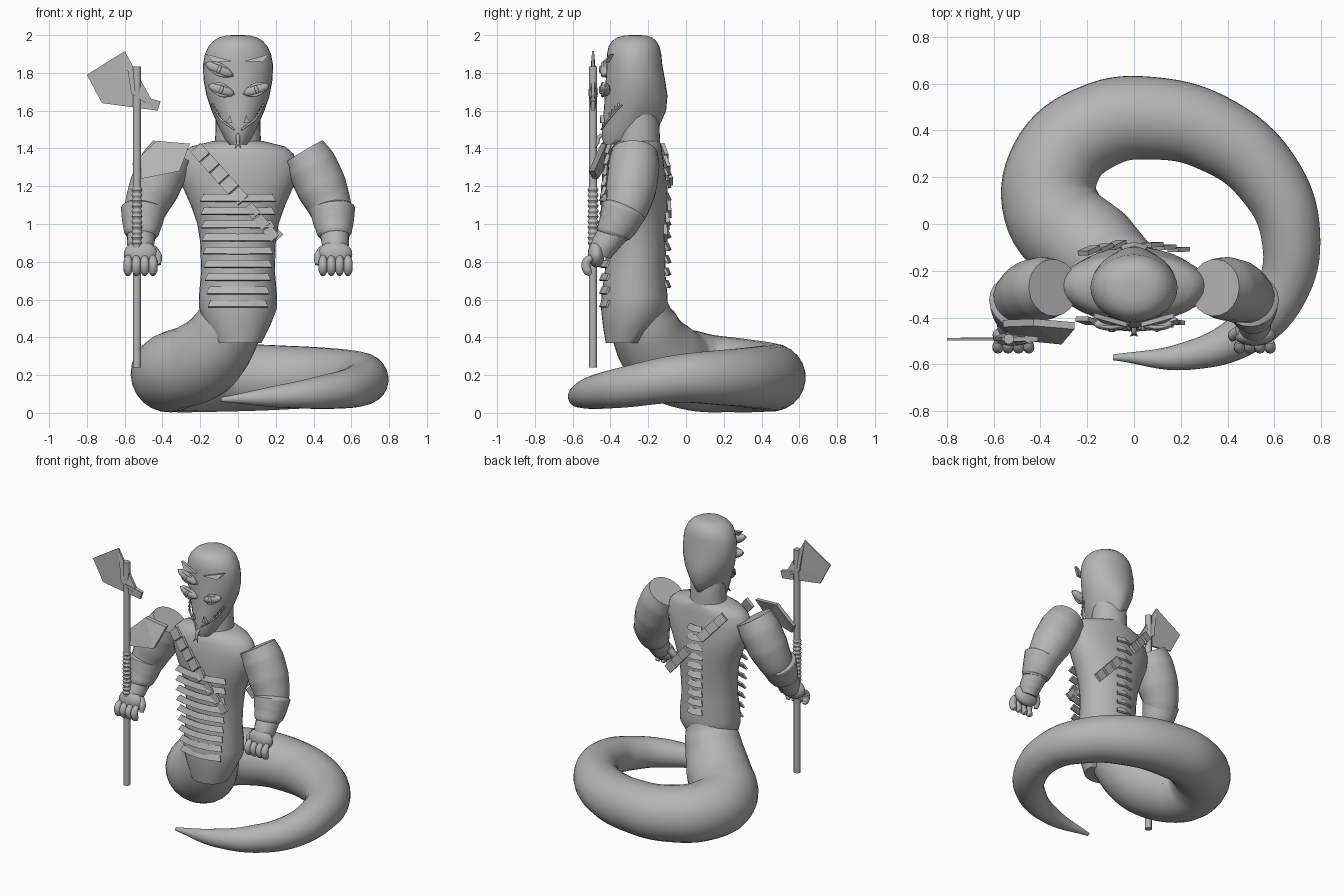
import bpy, bmesh
from math import cos, sin, pi, radians
from mathutils import Vector, Matrix

if "Cube" in bpy.data.objects:
    bpy.data.objects.remove(bpy.data.objects["Cube"], do_unlink=True)

grey = bpy.data.materials.new("clay_grey")
grey.use_nodes = True
colour = (0.46, 0.46, 0.46, 1)
grey.diffuse_color = colour
grey.node_tree.nodes["Principled BSDF"].inputs["Base Color"].default_value = colour


def add(name, data, angle=40):
    """Link an object, turn it into a mesh and shade it."""
    ob = bpy.data.objects.new(name, data)
    bpy.context.scene.collection.objects.link(ob)
    bpy.ops.object.select_all(action="DESELECT")
    ob.select_set(True)
    bpy.context.view_layer.objects.active = ob
    if ob.type == "CURVE":
        bpy.ops.object.convert(target="MESH")
        ob = bpy.context.object
    ob.data.materials.clear()
    ob.data.materials.append(grey)
    if angle:
        bpy.ops.object.shade_smooth_by_angle(angle=radians(angle))
    return ob


def from_bmesh(name, bm, angle=40):
    bmesh.ops.recalc_face_normals(bm, faces=bm.faces)
    mesh = bpy.data.meshes.new(name)
    bm.to_mesh(mesh)
    bm.free()
    return add(name, mesh, angle)


def loft(name, rings, n=32):
    """Stack of ellipses: height, half width, front y, back y, optional pinch of the back."""
    bm = bmesh.new()
    loops = []
    for z, w, front, back, *pinch in rings:
        mid, depth = (front + back) / 2, (back - front) / 2
        loop = []
        for i in range(n):
            c, s = cos(2 * pi * i / n), sin(2 * pi * i / n)
            narrow = 1 - sum(pinch) * max(0, s)
            loop.append(bm.verts.new((w * c * narrow, mid + depth * s, z)))
        loops.append(loop)
    for a, b in zip(loops, loops[1:]):
        for i in range(n):
            j = (i + 1) % n
            bm.faces.new((a[i], a[j], b[j], b[i]))
    bm.faces.new(loops[0])
    bm.faces.new(loops[-1])
    return from_bmesh(name, bm, 60)


def tube(name, points, sides=6, smooth=True):
    """Round sweep through points given as x, y, z, radius."""
    cu = bpy.data.curves.new(name, "CURVE")
    cu.dimensions = "3D"
    cu.bevel_depth, cu.bevel_resolution = 1, sides
    cu.use_fill_caps, cu.resolution_u = True, 8
    sp = cu.splines.new("BEZIER")
    sp.bezier_points.add(len(points) - 1)
    for p, (x, y, z, r) in zip(sp.bezier_points, points):
        p.co, p.radius = (x, y, z), r
        p.handle_left_type = p.handle_right_type = "AUTO" if smooth else "VECTOR"
    return add(name, cu, 50)


def strip(name, top, bottom, thick):
    """Thin faceted plate between two polylines."""
    bm = bmesh.new()
    a, b = [[bm.verts.new(p) for p in line] for line in (top, bottom)]
    for i in range(len(a) - 1):
        bm.faces.new((a[i], a[i + 1], b[i + 1], b[i]))
    ob = from_bmesh(name, bm, 0)
    mod = ob.modifiers.new("thickness", "SOLIDIFY")
    mod.thickness, mod.offset = thick, 0
    return ob


def ball(name, centre, size, tilt=0):
    bm = bmesh.new()
    bmesh.ops.create_uvsphere(bm, u_segments=20, v_segments=12, radius=1)
    bm.transform(Matrix.Translation(centre) @ Matrix.Rotation(radians(tilt), 4, "Y")
                 @ Matrix.Diagonal((*size, 1)))
    return from_bmesh(name, bm)


def wedge(name, outline, thicks):
    """Solid with a front outline and its own thickness at each corner."""
    bm = bmesh.new()
    f, b = [[bm.verts.new((x, y + s * t, z)) for (x, y, z), t in zip(outline, thicks)] for s in (-0.5, 0.5)]
    for side in (f, b):
        bm.faces.new(side)
    for i in range(len(f)):
        j = (i + 1) % len(f)
        bm.faces.new((f[i], f[j], b[j], b[i]))
    bmesh.ops.triangulate(bm, faces=[q for q in bm.faces if len(q.verts) > 4])
    return from_bmesh(name, bm, 0)


# Torso, neck and head
loft("torso", [(0.37, 0.125, -0.425, -0.21), (0.46, 0.17, -0.44, -0.15), (0.55, 0.205, -0.45, -0.1),
               (0.62, 0.207, -0.448, -0.098), (0.75, 0.195, -0.43, -0.11), (0.9, 0.2, -0.42, -0.105),
               (1.0, 0.215, -0.42, -0.1), (1.1, 0.25, -0.425, -0.095), (1.2, 0.295, -0.425, -0.1),
               (1.3, 0.318, -0.42, -0.115), (1.37, 0.295, -0.405, -0.125), (1.41, 0.25, -0.39, -0.13),
               (1.44, 0.13, -0.36, -0.14)])
loft("neck", [(1.4, 0.125, -0.37, -0.135), (1.5, 0.118, -0.36, -0.14), (1.56, 0.118, -0.35, -0.145),
              (1.62, 0.11, -0.33, -0.16)])
loft("head", [(1.42, 0.045, -0.43, -0.32), (1.45, 0.07, -0.445, -0.21, 0.5), (1.52, 0.105, -0.445, -0.14, 0.4),
              (1.6, 0.14, -0.435, -0.105, 0.25), (1.68, 0.167, -0.43, -0.098, 0.1), (1.76, 0.182, -0.425, -0.11),
              (1.84, 0.186, -0.42, -0.125), (1.9, 0.175, -0.418, -0.131), (1.94, 0.156, -0.41, -0.14),
              (1.97, 0.13, -0.39, -0.158), (1.988, 0.1, -0.365, -0.18), (1.997, 0.065, -0.33, -0.21),
              (2.0, 0.03, -0.295, -0.24)])

# Coiled tail
tube("tail", [(0, -0.25, 0.6, 0.14), (-0.05, -0.222, 0.46, 0.18), (-0.18, -0.115, 0.29, 0.212),
              (-0.345, 0.05, 0.22, 0.21), (-0.335, 0.26, 0.2, 0.197), (-0.15, 0.42, 0.19, 0.185),
              (0.08, 0.452, 0.187, 0.177), (0.35, 0.382, 0.187, 0.165), (0.57, 0.2, 0.187, 0.148),
              (0.67, -0.05, 0.18, 0.127), (0.625, -0.3, 0.14, 0.11), (0.47, -0.47, 0.112, 0.092),
              (0.22, -0.565, 0.088, 0.06), (-0.09, -0.57, 0.07, 0.012)], 10)

# Arms, cuffs and hands
for side, s in (("left", 1), ("right", -1)):
    tube(side + "_upper_arm", [(s * 0.345, -0.272, 1.38, 0.122), (s * 0.39, -0.276, 1.305, 0.136),
                               (s * 0.445, -0.29, 1.19, 0.134), (s * 0.49, -0.315, 1.08, 0.114),
                               (s * 0.505, -0.35, 1.0, 0.09)], 8)
    tube(side + "_cuff", [(s * 0.498, -0.322, 1.09, 0.1), (s * 0.5, -0.328, 1.075, 0.12),
                          (s * 0.506, -0.355, 1.01, 0.108), (s * 0.511, -0.385, 0.95, 0.092),
                          (s * 0.512, -0.39, 0.935, 0.08)], 8)
    tube(side + "_wrist", [(s * 0.51, -0.37, 0.97, 0.08), (s * 0.515, -0.43, 0.89, 0.072),
                           (s * 0.515, -0.455, 0.84, 0.06)], 6)
    ball(side + "_palm", (s * 0.515, -0.475, 0.84), (0.09, 0.045, 0.07))
    for i in range(4):
        x = s * (0.45 + 0.044 * i)
        tube(f"{side}_finger_{i + 1}", [(x, -0.5, 0.825, 0.016), (x, -0.522, 0.805, 0.023),
                                        (x, -0.53, 0.78, 0.024), (x, -0.52, 0.75, 0.023),
                                        (x, -0.505, 0.732, 0.012)], 4)
    tube(side + "_thumb", [(s * 0.455, -0.455, 0.87, 0.025), (s * 0.425, -0.475, 0.825, 0.024),
                           (s * 0.42, -0.49, 0.785, 0.013)], 4)

# Staff with wrapped grip and axe blade
sx, sy = -0.535, -0.492
tube("staff", [(sx, sy, 0.24, 0.022), (sx, sy, 1.835, 0.022)], 4, False)
for i in range(11):
    z = 0.9 + 0.028 * i
    tube(f"grip_wrap_{i + 1}", [(sx, sy, z - 0.012, 0.023), (sx, sy, z, 0.029), (sx, sy, z + 0.012, 0.023)], 4)
wedge("axe_blade", [(-0.8, sy, 1.79), (-0.6, sy, 1.915), (-0.565, sy, 1.69), (-0.41, sy, 1.65),
                    (-0.425, sy, 1.6), (-0.72, sy, 1.64)], [0.01, 0.01, 0.05, 0.02, 0.02, 0.01])

# Shoulder plate
wedge("shoulder_plate", [(-0.56, -0.425, 1.32), (-0.43, -0.42, 1.44), (-0.255, -0.435, 1.425),
                         (-0.31, -0.5, 1.28), (-0.51, -0.48, 1.24)], [0.03] * 5)

# Belly and back scales
for i in range(9):
    z, w = 1.14 - 0.07 * i, 0.2 - 0.0005 * (i - 2) ** 2 * (i > 2) - 0.003 * i
    rows = [[(t * k * w, y + 0.035 * t * t, z + dz) for t in (-1, -0.5, 0, 0.5, 1)]
            for k, y, dz in ((0.9, -0.44, 0.016), (1, -0.455, -0.02))]
    strip(f"belly_scale_{i + 1}", *rows, 0.012)
for i in range(10):
    z = 1.275 - 0.066 * i
    rows = [[(t * w, y - 0.015 * t * t, z + dz) for t in (-1, 0, 1)]
            for w, y, dz in ((0.045, -0.1, 0.02), (0.06, -0.083, -0.018))]
    strip(f"back_scale_{i + 1}", *rows, 0.014)


# Diagonal sash made of separate links
def sash(name, start, end, count, half=0.036):
    a, b = Vector(start), Vector(end)
    step = (b - a) / count
    across = Vector((-step.z, 0, step.x)).normalized() * half
    for i in range(count):
        p, q = a + step * (i + 0.04), a + step * (i + 0.94)
        lift = Vector((0, 0.012 if a.y > -0.25 else -0.012, 0))
        strip(f"{name}_{i + 1}", [p + across, q + across + lift], [p - across, q - across + lift], 0.02)


sash("sash_front_upper", (-0.225, -0.405, 1.405), (0.03, -0.435, 1.12), 5)
sash("sash_front_lower", (0.05, -0.438, 1.1), (0.2, -0.41, 0.92), 3, 0.028)
sash("sash_back_right", (-0.22, -0.125, 1.41), (-0.05, -0.09, 1.22), 3, 0.03)
sash("sash_back_left", (0.05, -0.09, 1.11), (0.22, -0.12, 0.92), 3, 0.03)

# Eyes, pupils and eyelids
for i, (x, z, w, tilt) in enumerate([(-0.1, 1.818, 0.078, 24), (-0.088, 1.71, 0.07, 19), (0.098, 1.712, 0.07, -19)]):
    ball(f"eye_{i + 1}", (x, -0.428, z), (w, 0.028, 0.03), tilt)
    ball(f"pupil_{i + 1}", (x, -0.45, z), (0.01, 0.012, 0.023), tilt)
    k = -sin(radians(tilt))
    for lid, d in (("upper", 1), ("lower", -1)):
        tube(f"{lid}_eyelid_{i + 1}", [(x - w, -0.425, z - k * w, 0.004), (x, -0.442, z + d * 0.029, 0.009),
                                       (x + w, -0.425, z + k * w, 0.004)], 3)

# Brows, mouth, teeth and forked tongue
for s in (-1, 1):
    side = "left" if s > 0 else "right"
    wedge(side + "_brow", [(s * 0.17, -0.39, 1.9), (s * 0.03, -0.43, 1.862), (s * 0.13, -0.415, 1.856)], [0.02] * 3)
    ends = Vector((s * 0.138, -0.34, 1.63)), Vector((s * 0.02, -0.448, 1.5))
    bend = Vector((s * 0.095, -0.405, 1.56))
    tube(side + "_mouth_line", [(*ends[0], 0.004), (*bend, 0.006), (*ends[1], 0.005)], 2)
    for i in range(4):
        p = ends[0].lerp(bend, (i + 0.5) / 4)
        wedge(f"{side}_tooth_{i + 1}", [p + Vector((-0.008, -0.01, 0)), p + Vector((0.008, -0.01, 0)),
                                        p + Vector((0, -0.01, 0.02))], [0.01] * 3)
    wedge(side + "_fang", [(s * 0.065, -0.44, 1.535), (s * 0.03, -0.445, 1.535), (s * 0.043, -0.445, 1.575)], [0.02] * 3)
    tube(side + "_tongue_fork", [(0, -0.468, 1.43, 0.008), (s * 0.016, -0.48, 1.4, 0.002)], 2, False)
tube("tongue", [(0, -0.43, 1.475, 0.01), (0, -0.46, 1.46, 0.011), (0, -0.468, 1.425, 0.009)], 3)
